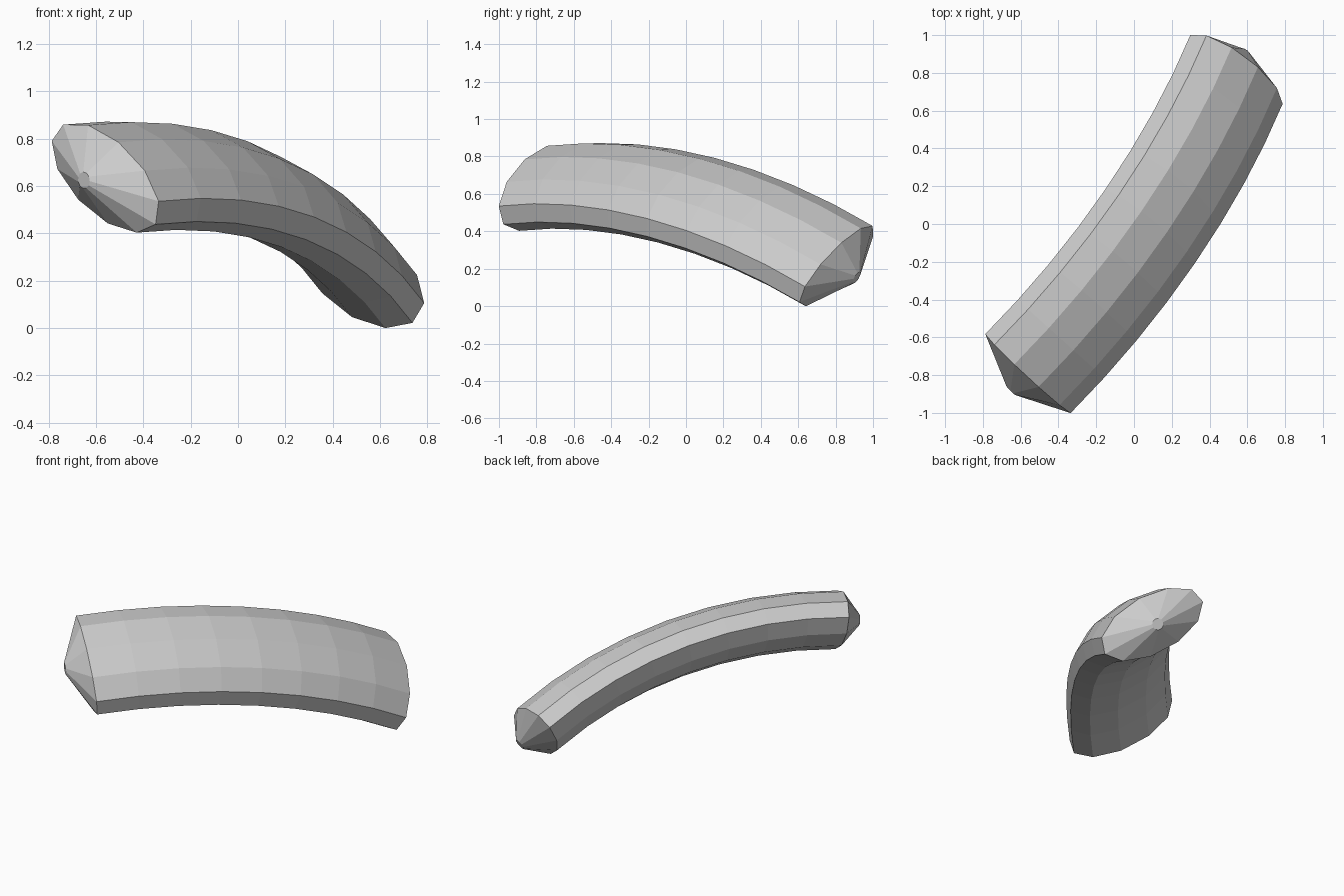
import bpy, bmesh, math
from mathutils import Vector, Matrix

if "Cube" in bpy.data.objects:
    bpy.data.objects.remove(bpy.data.objects["Cube"])

SIDES, STEPS = 11, 8
START, END = Vector((-0.56, -0.79, 0.635)), Vector((0.535, 0.807, 0.215))
WIDE, THICK = 0.347, 0.175        # half sizes of the oval section
HALF = math.radians(20)           # half of the bend angle
TIP_OUT, TIP_R = 0.13, 0.035

# bend plane: axis is also the wide direction of the section
chord = (END - START).normalized()
axis = Vector((-0.641, 0.571, 0.514))
axis = (axis - chord * axis.dot(chord)).normalized()
radius = (END - START).length / (2 * math.sin(HALF))
inward = axis.cross(chord).normalized()
pivot = (START + END) / 2 + inward * radius * math.cos(HALF)

bm = bmesh.new()


def ring(angle, a, b, push=0.0):
    rot = Matrix.Rotation(angle, 3, axis)
    inn, tan = rot @ inward, rot @ chord
    centre = pivot - inn * radius + tan * push
    verts = []
    for k in range(SIDES):
        t = -math.pi / 2 + 2 * math.pi * k / SIDES
        verts.append(bm.verts.new(centre + axis * a * math.cos(t) + inn * b * math.sin(t)))
    return verts


# front tip, curved body, back tip
rings = [ring(-HALF, TIP_R, TIP_R, -TIP_OUT)]
rings += [ring(-HALF + 2 * HALF * i / STEPS, WIDE, THICK) for i in range(STEPS + 1)]
rings.append(ring(HALF, TIP_R, TIP_R, TIP_OUT))

for r0, r1 in zip(rings, rings[1:]):
    for k in range(SIDES):
        j = (k + 1) % SIDES
        bm.faces.new((r0[k], r0[j], r1[j], r1[k]))
bm.faces.new(rings[0])
bm.faces.new(rings[-1])
bmesh.ops.recalc_face_normals(bm, faces=bm.faces)

mesh = bpy.data.meshes.new("curved_body")
bm.to_mesh(mesh)
bm.free()
bpy.context.collection.objects.link(bpy.data.objects.new("curved_body", mesh))
